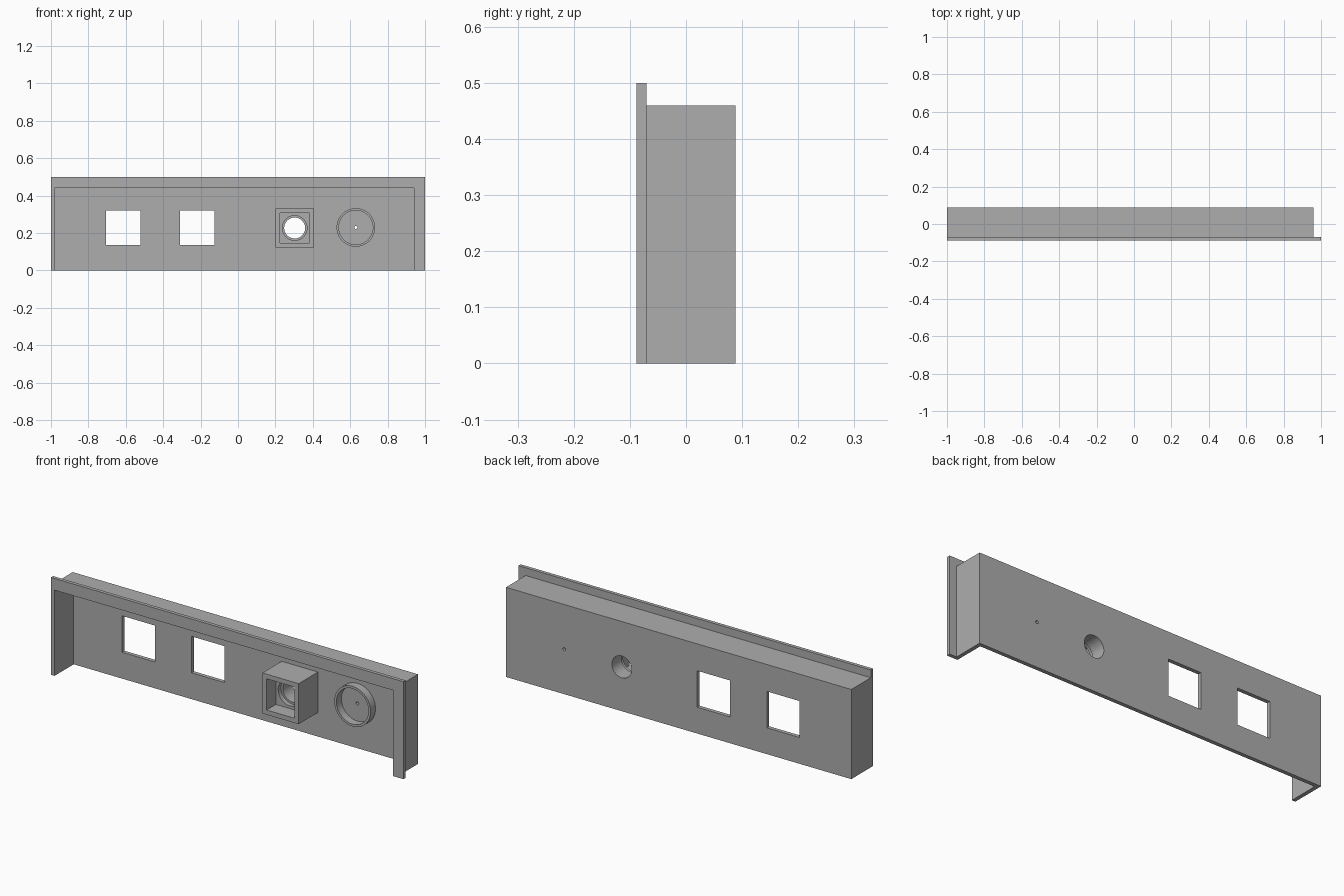
import bpy
import math

cube = bpy.data.objects.get("Cube")
if cube:
    bpy.data.objects.remove(cube, do_unlink=True)

grey = bpy.data.materials.new("plain grey")
grey.use_nodes = True
grey.diffuse_color = (0.42, 0.42, 0.42, 1)
grey.node_tree.nodes["Principled BSDF"].inputs["Base Color"].default_value = (0.42, 0.42, 0.42, 1)


def box(name, x, y, z):
    """Box spanning the given (low, high) ranges."""
    bpy.ops.mesh.primitive_cube_add(size=1, location=[sum(r) / 2 for r in (x, y, z)])
    ob = bpy.context.object
    ob.name = name
    ob.scale = [r[1] - r[0] for r in (x, y, z)]
    bpy.ops.object.transform_apply(location=False, rotation=False, scale=True)
    ob.data.materials.append(grey)
    return ob


def rod(name, x, z, radius, y):
    """Cylinder along y spanning the (low, high) range."""
    bpy.ops.mesh.primitive_cylinder_add(vertices=64, radius=radius, depth=y[1] - y[0],
                                        location=(x, sum(y) / 2, z),
                                        rotation=(math.pi / 2, 0, 0))
    ob = bpy.context.object
    ob.name = name
    ob.data.materials.append(grey)
    return ob


def cut(ob, *cutters):
    """Subtract each cutter from ob, then discard it."""
    for cutter in cutters:
        cutter.hide_render = True
        mod = ob.modifiers.new("cut", 'BOOLEAN')
        mod.operation = 'DIFFERENCE'
        mod.solver = 'EXACT'
        mod.object = cutter
        bpy.context.view_layer.objects.active = ob
        bpy.ops.object.modifier_apply(modifier=mod.name)
        bpy.data.objects.remove(cutter, do_unlink=True)
    bpy.ops.object.select_all(action='DESELECT')
    ob.select_set(True)
    bpy.context.view_layer.objects.active = ob
    bpy.ops.object.shade_smooth_by_angle(angle=math.radians(30))


FRONT, LIP, INNER, BACK = -0.088, -0.07, 0.068, 0.088
THROUGH = (-0.2, 0.2)
SOCKET_X, SOCKET_Z = 0.303, 0.227
DIAL_X, DIAL_Z = 0.63, 0.23


def cavity():
    return box("cavity_cutter", (-0.98, 0.94), (-0.2, INNER), (-0.1, 0.44))


# Open-bottomed housing with two windows, a socket hole and a pin hole
housing = box("housing", (-1, 0.96), (LIP, BACK), (0, 0.46))
windows = [box("window_cutter", (x, x + 0.186), THROUGH, (0.135, 0.322))
           for x in (-0.706, -0.311)]
cut(housing, cavity(), *windows,
    rod("socket_cutter", SOCKET_X, SOCKET_Z, 0.056, THROUGH),
    rod("pin_cutter", DIAL_X, DIAL_Z, 0.008, THROUGH))

# Front flange around the opening
flange = box("front_flange", (-1, 1), (FRONT, LIP), (0, 0.5))
cut(flange, cavity())

# Square socket block with a pocket, counterbore and through hole
block = box("socket_block", (SOCKET_X - 0.103, SOCKET_X + 0.103), (FRONT, INNER),
            (SOCKET_Z - 0.104, SOCKET_Z + 0.104))
cut(block,
    box("pocket_cutter", (SOCKET_X - 0.079, SOCKET_X + 0.079), (-0.2, -0.013),
        (SOCKET_Z - 0.08, SOCKET_Z + 0.08)),
    rod("counterbore_cutter", SOCKET_X, SOCKET_Z, 0.066, (-0.05, 0.01)),
    rod("hole_cutter", SOCKET_X, SOCKET_Z, 0.056, THROUGH))

# Raised ring around the pin hole
ring = rod("dial_ring", DIAL_X, DIAL_Z, 0.103, (0.028, INNER))
cut(ring, rod("ring_cutter", DIAL_X, DIAL_Z, 0.091, THROUGH))
